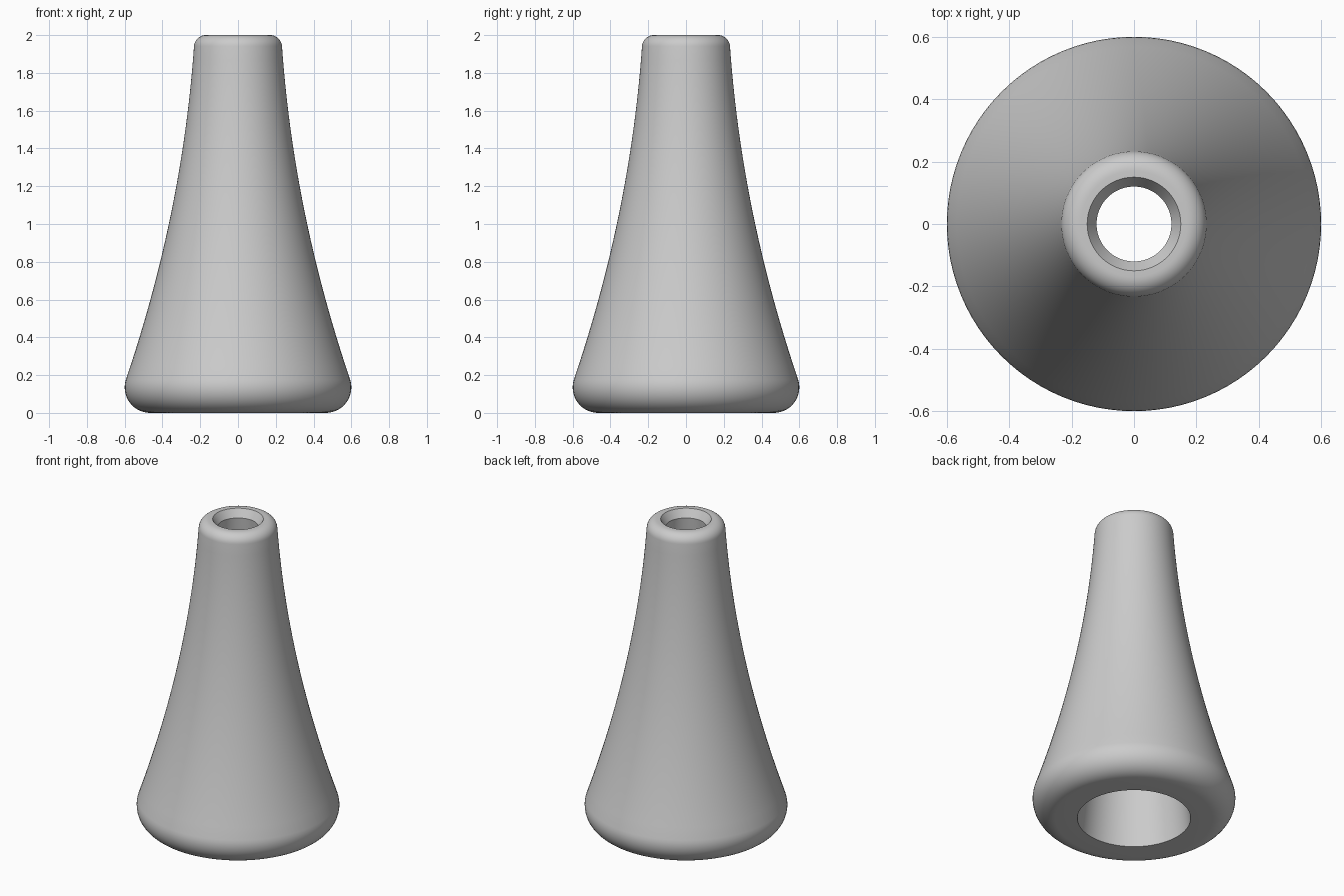
import bpy, bmesh, math

SEGMENTS = 96

cube = bpy.data.objects.get("Cube")
if cube:
    bpy.data.objects.remove(cube, do_unlink=True)

grey = bpy.data.materials.new("plain_grey")
grey.use_nodes = True
color = (0.6, 0.6, 0.6, 1)
grey.diffuse_color = color
grey.node_tree.nodes["Principled BSDF"].inputs["Base Color"].default_value = color


def arc(cx, cz, r, start, end, steps):
    """Points (radius, height) along a circular arc, angles in degrees."""
    angles = [math.radians(start + (end - start) * i / steps) for i in range(steps + 1)]
    return [(cx + r * math.cos(a), cz + r * math.sin(a)) for a in angles]


# Rounded foot, concave flare and rounded rim
foot = arc(0.465, 0.135, 0.135, -90, 18, 14)
rim = arc(0.17, 1.937, 0.063, 4, 90, 10)
(x0, z0), (x1, z1) = foot[-1], rim[0]
flare = []
for i in range(1, 24):
    t = i / 24
    drop = (z1 - z0) * (1 - t)
    bend = (x0 - x1 - 0.07 * (z1 - z0)) / (z1 - z0) ** 2
    flare.append((x1 + 0.07 * drop + bend * drop ** 2, z1 - drop))

# Countersunk mouth and tapering bore close the section
bore = [(0.15, 2.0), (0.12, 1.95), (0.335, 0.0)]
section = foot + flare + rim + bore

# Turn the section around the vertical axis
bm = bmesh.new()
rings = []
for i in range(SEGMENTS):
    a = math.tau * i / SEGMENTS
    rings.append([bm.verts.new((r * math.cos(a), r * math.sin(a), z)) for r, z in section])
for i, ring in enumerate(rings):
    following = rings[(i + 1) % SEGMENTS]
    for j in range(len(section)):
        k = (j + 1) % len(section)
        bm.faces.new((ring[j], following[j], following[k], ring[k]))
bmesh.ops.recalc_face_normals(bm, faces=bm.faces)

mesh = bpy.data.meshes.new("flared_sleeve")
bm.to_mesh(mesh)
bm.free()
mesh.materials.append(grey)
sleeve = bpy.data.objects.new("flared_sleeve", mesh)
bpy.context.collection.objects.link(sleeve)

bpy.ops.object.select_all(action="DESELECT")
sleeve.select_set(True)
bpy.context.view_layer.objects.active = sleeve
bpy.ops.object.shade_smooth_by_angle(angle=math.radians(30))
